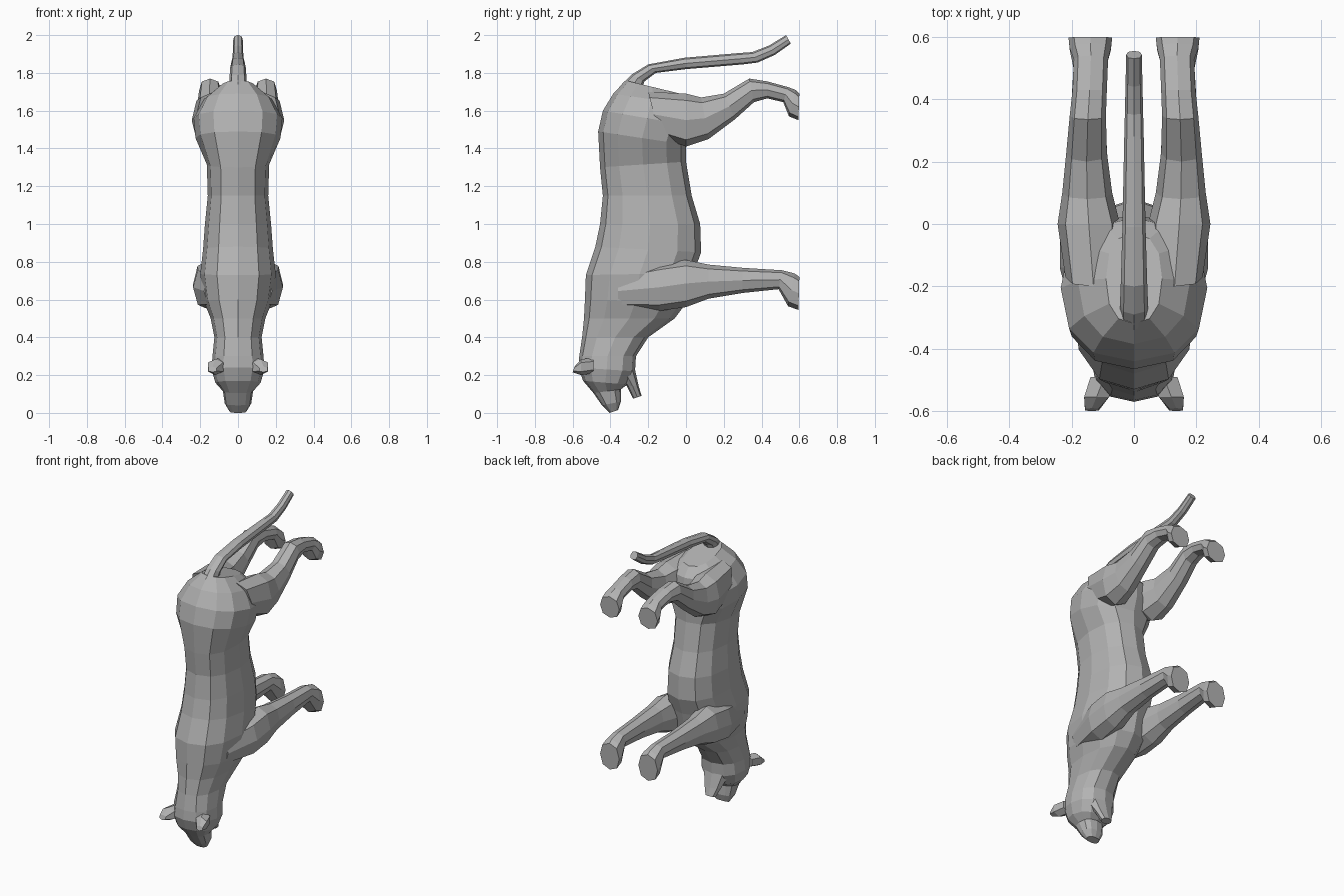
import bpy, bmesh, math

fur = bpy.data.materials.new("grey fur")
fur.diffuse_color = (0.45, 0.45, 0.45, 1)


def loft(name, stations, sides, mirror=False, power=0.85):
    """Skin rings; each ring = (y1, z1, y2, z2, half width, x centre)."""
    bm = bmesh.new()
    rings = []
    for y1, z1, y2, z2, w, xc in stations:
        ring = []
        for i in range(sides):
            t = 2 * math.pi * i / sides
            c, s = math.cos(t), math.sin(t)
            c = math.copysign(abs(c) ** power, c)
            s = math.copysign(abs(s) ** power, s)
            ring.append(bm.verts.new((xc + w * s,
                                      (y1 + y2) / 2 + c * (y2 - y1) / 2,
                                      (z1 + z2) / 2 + c * (z2 - z1) / 2)))
        rings.append(ring)
    for r, q in zip(rings, rings[1:]):
        for i in range(sides):
            j = (i + 1) % sides
            bm.faces.new((r[i], r[j], q[j], q[i]))
    bm.faces.new(rings[0])
    bm.faces.new(rings[-1])
    bmesh.ops.recalc_face_normals(bm, faces=bm.faces)
    me = bpy.data.meshes.new(name)
    bm.to_mesh(me)
    bm.free()
    me.materials.append(fur)
    ob = bpy.data.objects.new(name, me)
    bpy.context.collection.objects.link(ob)
    if mirror:
        ob.modifiers.new("mirror", 'MIRROR').use_mirror_merge = False
    return ob


# Torso, neck, skull and muzzle: back edge point, belly edge point, half width
loft("body", [
    (-.32, 1.76, -.03, 1.69, .09, 0),
    (-.385, 1.69, .02, 1.63, .18, 0),
    (-.44, 1.60, .03, 1.52, .235, 0),
    (-.465, 1.49, .0, 1.42, .225, 0),
    (-.455, 1.30, .0, 1.33, .165, 0),
    (-.44, 1.15, .03, 1.15, .16, 0),
    (-.455, 1.0, .075, 1.0, .175, 0),
    (-.48, .88, .08, .85, .185, 0),
    (-.53, .73, .04, .74, .20, 0),
    (-.535, .60, .0, .58, .18, 0),
    (-.54, .50, -.06, .50, .145, 0),
    (-.55, .40, -.2, .40, .125, 0),
    (-.565, .30, -.265, .30, .135, 0),
    (-.57, .24, -.27, .22, .14, 0),
    (-.545, .17, -.31, .15, .12, 0),
    (-.49, .105, -.345, .125, .08, 0),
    (-.445, .04, -.345, .06, .07, 0),
    (-.405, .0, -.36, .015, .045, 0)], 12)

# Open lower jaw
loft("lower_jaw", [
    (-.38, .21, -.27, .23, .09, 0),
    (-.315, .145, -.25, .14, .06, 0),
    (-.28, .075, -.235, .09, .035, 0)], 8)

# Short rounded ears
loft("ears", [
    (-.49, .21, -.49, .29, .05, .095),
    (-.555, .20, -.555, .285, .045, .12),
    (-.60, .215, -.59, .245, .025, .135)], 6, True)

# Hind legs with hock and paw
loft("hind_legs", [
    (-.14, 1.46, -.20, 1.70, .09, .13),
    (.0, 1.41, .0, 1.69, .10, .145),
    (.12, 1.45, .08, 1.67, .08, .15),
    (.26, 1.555, .20, 1.69, .065, .152),
    (.36, 1.645, .335, 1.77, .058, .148),
    (.43, 1.665, .43, 1.755, .055, .142),
    (.515, 1.645, .54, 1.725, .055, .138),
    (.545, 1.57, .58, 1.71, .066, .14),
    (.595, 1.55, .60, 1.69, .07, .14)], 8, True)

# Front legs with shoulder and paw
loft("front_legs", [
    (-.36, .55, -.36, .74, .08, .10),
    (-.14, .54, -.14, .79, .10, .138),
    (.0, .56, .0, .81, .09, .147),
    (.12, .605, .12, .785, .07, .15),
    (.30, .635, .30, .768, .058, .148),
    (.49, .655, .51, .755, .052, .142),
    (.54, .565, .575, .738, .066, .14),
    (.595, .545, .60, .72, .07, .14)], 8, True)

# Tail
loft("tail", [
    (-.24, 1.70, -.34, 1.74, .045, 0),
    (-.22, 1.755, -.29, 1.79, .045, 0),
    (-.16, 1.80, -.20, 1.845, .042, 0),
    (.0, 1.82, -.01, 1.88, .037, 0),
    (.30, 1.845, .28, 1.905, .031, 0),
    (.38, 1.855, .35, 1.91, .029, 0),
    (.47, 1.895, .44, 1.945, .027, 0),
    (.555, 1.955, .53, 2.0, .025, 0)], 8)
